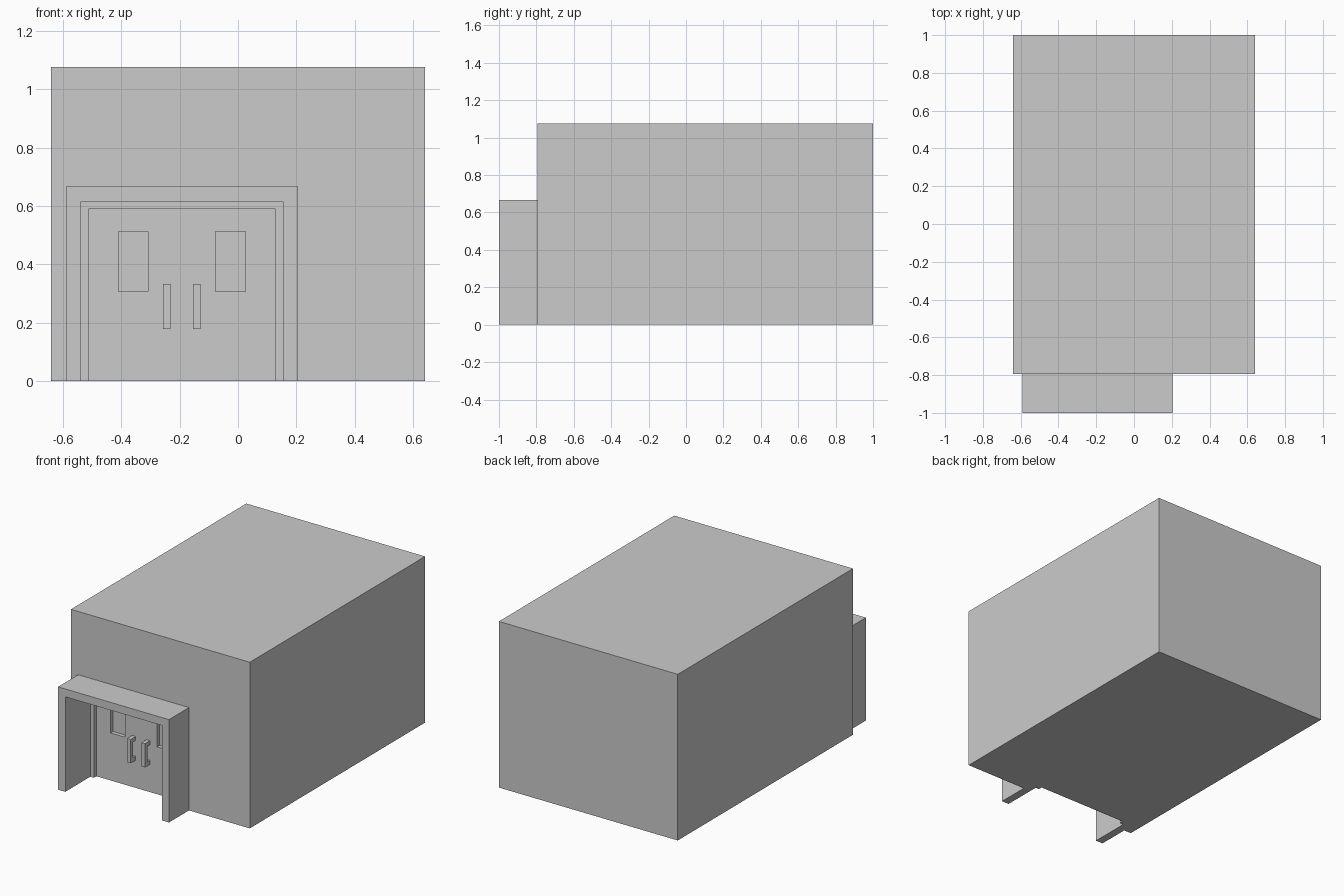
import bpy, bmesh
from mathutils import Vector

if "Cube" in bpy.data.objects:
    bpy.data.objects.remove(bpy.data.objects["Cube"])

U = 2 / 78  # the model sits on a regular grid of this size


def prism(name, profile, sweep):
    """Extrude a closed planar profile (grid units) along the sweep vector."""
    bm = bmesh.new()
    face = bm.faces.new([bm.verts.new(Vector(p) * U) for p in profile])
    ext = bmesh.ops.extrude_face_region(bm, geom=[face], use_keep_orig=True)
    moved = [v for v in ext["geom"] if isinstance(v, bmesh.types.BMVert)]
    bmesh.ops.translate(bm, verts=moved, vec=Vector(sweep) * U)
    bmesh.ops.recalc_face_normals(bm, faces=bm.faces[:])
    mesh = bpy.data.meshes.new(name)
    bm.to_mesh(mesh)
    bm.free()
    obj = bpy.data.objects.new(name, mesh)
    bpy.context.collection.objects.link(obj)
    return obj


def box(name, x0, x1, y0, y1, z0, z1):
    base = [(x0, y0, z0), (x1, y0, z0), (x1, y1, z0), (x0, y1, z0)]
    return prism(name, base, (0, 0, z1 - z0))


def cut(target, *bounds):
    cutter = box("cutter", *bounds)
    cutter.hide_render = True
    mod = target.modifiers.new("cut", "BOOLEAN")
    mod.operation = "DIFFERENCE"
    mod.solver = "EXACT"
    mod.object = cutter
    bpy.context.view_layer.objects.active = target
    bpy.ops.object.modifier_apply(modifier=mod.name)
    bpy.data.objects.remove(cutter)


# Main building block
building = box("building", -25, 25, -31, 39, 0, 42)

# Stepped doorway recess, then the two door windows
cut(building, -21, 6, -33, -29, -2, 24)
cut(building, -20, 5, -30, -28, -2, 23)
for x in (-16, -3):
    cut(building, x, x + 4, -28.5, -27, 12, 20)

# Porch surround: inverted U swept back to the wall
arch = [(-23, 0), (-23, 26), (8, 26), (8, 0), (6, 0), (6, 24), (-21, 24), (-21, 0)]
prism("porch_surround", [(x, -39, z) for x, z in arch], (0, 8, 0))

# Pair of C-shaped door handles
grip = [(-28, 7), (-30, 7), (-30, 13), (-28, 13),
        (-28, 12), (-29, 12), (-29, 8), (-28, 8)]
for side, x in (("left", -10), ("right", -6)):
    prism(side + "_door_handle", [(x, y, z) for y, z in grip], (1, 0, 0))
